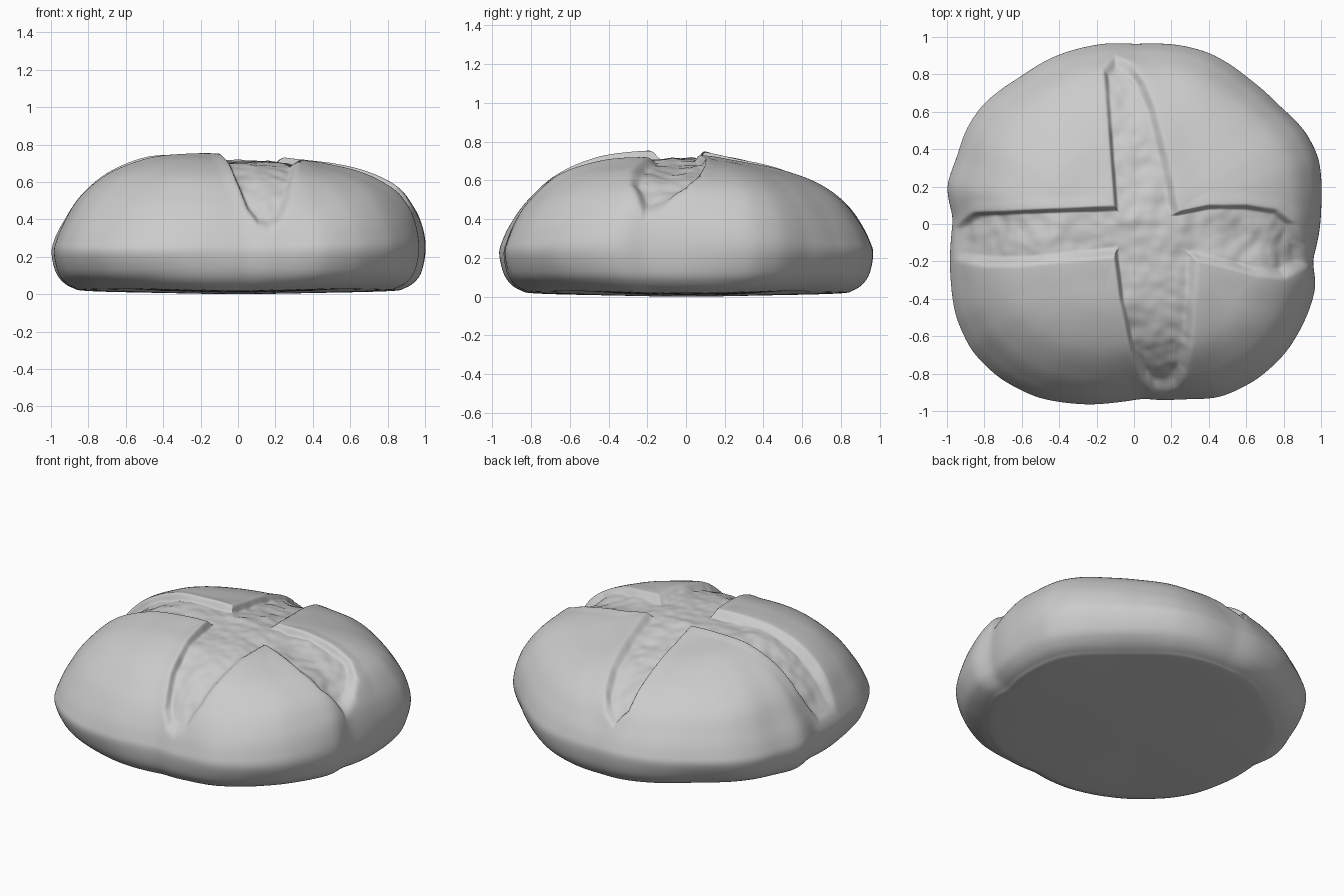
import bpy, bmesh, math
from mathutils import Vector, noise

if "Cube" in bpy.data.objects:
    bpy.data.objects.remove(bpy.data.objects["Cube"])

N = 560  # segments around the loaf

# Outline seen from above, counter-clockwise
OUTLINE = [(1, .1), (.985, .35), (.91, .5), (.78, .63), (.61, .78), (.41, .91), (.2, .96), (0, .963),
           (-.15, .965), (-.35, .92), (-.6, .79), (-.81, .63), (-.9, .5), (-.95, .35), (-1, .2),
           (-.965, .03), (-.98, -.1), (-.98, -.3), (-.95, -.5), (-.87, -.67), (-.72, -.82),
           (-.5, -.93), (-.25, -.965), (-.1, -.955), (.05, -.93), (.15, -.94), (.25, -.937),
           (.45, -.925), (.65, -.835), (.82, -.675), (.92, -.5), (.975, -.33), (.955, -.2), (.985, -.08)]

# Profile: shared radius fractions, and crust heights towards each side
RADII = [0, .15, .3, .5, .7, .85, .94, .985, 1]
RIGHT = [.745, .735, .72, .692, .645, .57, .46, .35, .24]
BACK = [.745, .725, .695, .652, .58, .48, .365, .28, .22]
LEFT = [.745, .75, .745, .725, .645, .525, .385, .29, .22]
FRONT = [.745, .745, .74, .705, .625, .49, .37, .28, .22]
UNDERSIDE = [(.985, .13), (.95, .07), (.895, .033), (.81, .016), (.4, .006), (0, 0)]

# The two crossing slashes seen from above, counter-clockwise
SLASHES = [
    [(-.155, .82), (-.1, .1), (-.1, -.16), (-.07, -.4), (-.01, -.68), (.05, -.82), (.11, -.88),
     (.17, -.9), (.23, -.86), (.27, -.77), (.3, -.62), (.325, -.18), (.23, .06), (.17, .36),
     (.1, .62), (.05, .75), (-.02, .85), (-.1, .89)],
    [(-.96, -.02), (-.97, -.18), (-.8, -.21), (-.6, -.21), (-.1, -.16), (.32, -.18), (.5, -.22),
     (.65, -.265), (.8, -.275), (.92, -.21), (.9, -.1), (.85, 0), (.76, .07), (.6, .095), (.4, .095),
     (.23, .06), (-.1, .09), (-.55, .07), (-.85, .055)],
]


def catmull(p0, p1, p2, p3, t):
    return .5 * (2 * p1 + (p2 - p0) * t + (2 * p0 - 5 * p1 + 4 * p2 - p3) * t * t
                 + (3 * p1 - p0 - 3 * p2 + p3) * t ** 3)


def smoothstep(a, b, x):
    t = min(1, max(0, (x - a) / (b - a)))
    return t * t * (3 - 2 * t)


def outline_radii():
    polar = sorted((math.atan2(y, x) % math.tau, math.hypot(x, y)) for x, y in OUTLINE)
    polar = [(polar[-1][0] - math.tau, polar[-1][1])] + polar + [(polar[0][0] + math.tau, polar[0][1])]
    res = []
    for i in range(N):
        a = math.tau * i / N
        for (a0, r0), (a1, r1) in zip(polar, polar[1:]):
            if a0 <= a <= a1:
                res.append(r0 + (r1 - r0) * (a - a0) / (a1 - a0))
                break
    for _ in range(16):
        res = [(res[i - 1] + 2 * res[i] + res[(i + 1) % N]) / 4 for i in range(N)]
    return res


def profile(angle):
    c, s = math.cos(angle), math.sin(angle)
    side = RIGHT if c > 0 else LEFT
    end = BACK if s > 0 else FRONT
    diagonal = math.sin(2 * angle) ** 2
    pts = [Vector((r, side[i] * c * c + end[i] * s * s)) for i, r in enumerate(RADII)]
    # the underside tucks in more on the diagonals
    pts += [Vector((r * (1 - .4 * diagonal * (1 - r)) - (.014 * diagonal if r else 0),
                    z + (.008 * diagonal if .5 < r < .96 else 0))) for r, z in UNDERSIDE]
    pts = [Vector((-pts[1].x, pts[1].y))] + pts + [Vector((-.4, .006))]
    out = []
    for i in range(1, len(pts) - 2):
        steps = 16 if i < 6 else 7
        out += [catmull(*pts[i - 1:i + 3], k / steps) for k in range(steps)]
    return out[1:]


def prepare(poly):
    # edges with a softness factor: right-hand and back-facing edges ramp gently
    edges = []
    for (ax, ay), (bx, by) in zip(poly, poly[1:] + poly[:1]):
        dx, dy = bx - ax, by - ay
        facing = (dy + dx) / math.hypot(dx, dy) / math.sqrt(2)
        edges.append((ax, ay, dx, dy, 1 - .55 * smoothstep(-.3, .7, facing)))
    return edges


def inside_distance(x, y, edges):
    # signed distance to a polygon, positive inside
    best, inside = 9, False
    for ax, ay, dx, dy, soft in edges:
        t = min(1, max(0, ((x - ax) * dx + (y - ay) * dy) / (dx * dx + dy * dy)))
        best = min(best, soft * math.hypot(x - ax - t * dx, y - ay - t * dy))
        if (ay > y) != (ay + dy > y) and x < ax + (y - ay) / dy * dx:
            inside = not inside
    return best if inside else -best


# Crust: closed body of revolution with varying outline and profile
bm = bmesh.new()
radii = outline_radii()
columns = []
for i in range(N):
    a = math.tau * i / N
    columns.append([bm.verts.new((p.x * radii[i] * math.cos(a), p.x * radii[i] * math.sin(a), p.y))
                    for p in profile(a)])
top = bm.verts.new((0, 0, .745))
base = bm.verts.new((0, 0, 0))
for i in range(N):
    c0, c1 = columns[i], columns[(i + 1) % N]
    bm.faces.new((top, c0[0], c1[0]))
    bm.faces.new((base, c1[-1], c0[-1]))
    for j in range(len(c0) - 1):
        bm.faces.new((c0[j], c0[j + 1], c1[j + 1], c1[j]))
bm.normal_update()

# Slashes: sink the torn floor, raise thin lips, add gentle unevenness
slashes = [prepare(s) for s in SLASHES]
moved = []
for v in bm.verts:
    p = v.co.copy()
    shift = .006 * noise.noise(p * 3.5) * smoothstep(.02, .12, p.z)
    if p.z > .26:
        d = max(inside_distance(p.x, p.y, s) for s in slashes)
        fade = smoothstep(.26, .46, p.z)
        torn = noise.noise(p * 6) * .016 + noise.noise(p * 15) * .007
        shift += fade * smoothstep(-.01, .018, d) * (-.034 + torn)
        shift += fade * .006 * smoothstep(-.08, -.012, d) * (1 - smoothstep(-.01, .018, d))
    q = p + v.normal * shift
    q.z = max(0, q.z)
    moved.append(q)
for v, q in zip(bm.verts, moved):
    v.co = q

mesh = bpy.data.meshes.new("bread_loaf")
bm.to_mesh(mesh)
bm.free()
loaf = bpy.data.objects.new("bread_loaf", mesh)
bpy.context.collection.objects.link(loaf)
bpy.context.view_layer.objects.active = loaf
loaf.select_set(True)
bpy.ops.object.shade_smooth_by_angle(angle=math.radians(70))
